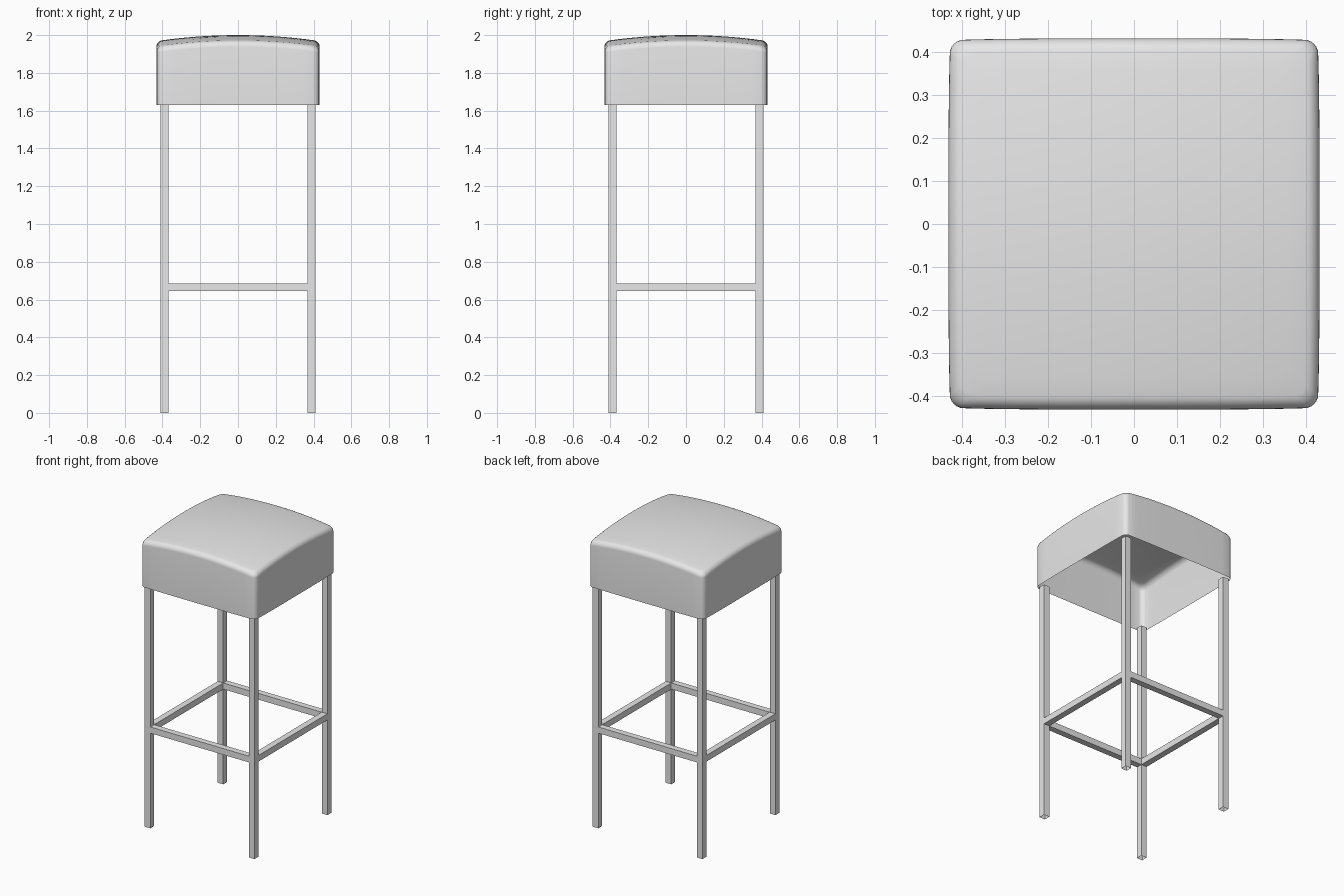
import bpy, bmesh, math
from mathutils import Vector

cube = bpy.data.objects.get("Cube")
if cube:
    bpy.data.objects.remove(cube, do_unlink=True)

HALF = 0.4325         # half width of the seat
SEAT_BOTTOM = 1.63
LEG_POS = 0.39        # leg centre from the axis
TUBE = 0.042          # square tube width
BAR_Z = 0.665

grey = bpy.data.materials.new("light grey")
grey.use_nodes = True
grey.diffuse_color = (0.8, 0.8, 0.8, 1)
grey.node_tree.nodes["Principled BSDF"].inputs["Base Color"].default_value = (0.8, 0.8, 0.8, 1)


def add_object(name, bm):
    bmesh.ops.recalc_face_normals(bm, faces=bm.faces)
    mesh = bpy.data.meshes.new(name)
    bm.to_mesh(mesh)
    bm.free()
    mesh.materials.append(grey)
    obj = bpy.data.objects.new(name, mesh)
    bpy.context.collection.objects.link(obj)
    return obj


def square_tube(name, centre, length, axis):
    """Open-ended square tube along one axis."""
    bm = bmesh.new()
    bmesh.ops.create_cube(bm, size=1)
    bm.normal_update()
    caps = [f for f in bm.faces if abs(f.normal[axis]) > 0.9]
    bmesh.ops.delete(bm, geom=caps, context='FACES_ONLY')
    size = Vector((TUBE, TUBE, TUBE))
    size[axis] = length
    for v in bm.verts:
        v.co = Vector(centre) + v.co * size
    return add_object(name, bm)


def outline(inset, radius=0.03, side_steps=14, corner_steps=6):
    """Rounded square with gently bowed sides."""
    half = HALF - inset
    r = min(radius, half * 0.3)
    flat = half - r
    points = []
    for quarter in range(4):
        turn = quarter * math.pi / 2
        c, s = math.cos(turn), math.sin(turn)
        local = [(half, -flat + 2 * flat * i / side_steps) for i in range(side_steps)]
        for i in range(corner_steps):
            a = math.pi / 2 * i / corner_steps
            local.append((flat + r * math.cos(a), flat + r * math.sin(a)))
        for x, y in local:
            bx = x * (1 - 0.01 * (y / HALF) ** 4)
            by = y * (1 - 0.01 * (x / HALF) ** 4) if abs(y) > flat else y
            points.append((bx * c - by * s, bx * s + by * c))
    return points


def crown(x, y):
    return 2 - 0.03 * (x * x + y * y) / 0.42 ** 2


# Seat: hollow cushion shell, open underneath, with rolled top edge and crown
bm = bmesh.new()
rings = [[bm.verts.new((x, y, SEAT_BOTTOM)) for x, y in outline(0)]]
EDGE = 0.03
levels = []
for i in range(7):
    a = math.pi / 2 * i / 6
    levels.append((EDGE * (1 - math.cos(a)), EDGE * (1 - math.sin(a))))
levels += [(EDGE + (HALF - EDGE) * k / 9, 0) for k in range(1, 9)]
for inset, drop in levels:
    rings.append([bm.verts.new((x, y, crown(x, y) - drop)) for x, y in outline(inset)])
for low, high in zip(rings, rings[1:]):
    n = len(low)
    for i in range(n):
        j = (i + 1) % n
        bm.faces.new((low[i], low[j], high[j], high[i]))
tip = bm.verts.new((0, 0, crown(0, 0)))
last = rings[-1]
for i in range(len(last)):
    bm.faces.new((last[i], last[(i + 1) % len(last)], tip))
seat = add_object("seat", bm)
# The open shell must face outward
if seat.data.polygons[-1].normal.z < 0:
    seat.data.flip_normals()
bpy.ops.object.select_all(action='DESELECT')
seat.select_set(True)
bpy.context.view_layer.objects.active = seat
bpy.ops.object.shade_smooth_by_angle(angle=math.radians(40))

# Legs
for y, depth in ((-1, "front"), (1, "back")):
    for x, side in ((1, "left"), (-1, "right")):
        square_tube(f"{depth}_{side}_leg", (x * LEG_POS, y * LEG_POS, SEAT_BOTTOM / 2),
                    SEAT_BOTTOM, 2)

# Footrest bars between the legs
span = 2 * LEG_POS - TUBE
for sign, depth, side in ((-1, "front", "right"), (1, "back", "left")):
    square_tube(f"{depth}_footrest_bar", (0, sign * LEG_POS, BAR_Z), span, 0)
    square_tube(f"{side}_footrest_bar", (sign * LEG_POS, 0, BAR_Z), span, 1)
